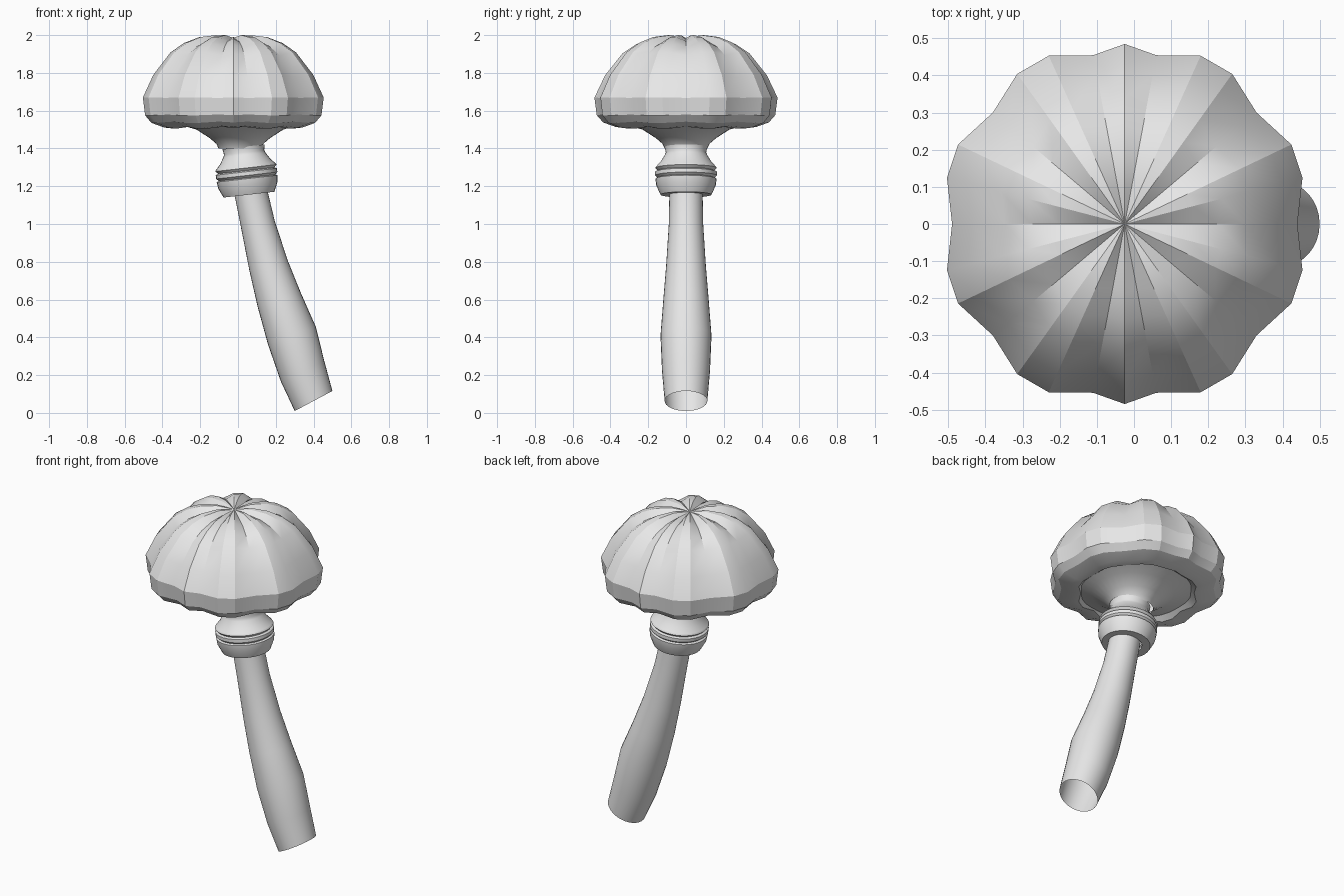
import bpy, bmesh, math
from mathutils import Vector, Matrix

cube = bpy.data.objects.get("Cube")
if cube:
    bpy.data.objects.remove(cube)

grey = bpy.data.materials.new("plain_grey")
grey.use_nodes = True
grey.diffuse_color = (0.8, 0.8, 0.8, 1)
grey.node_tree.nodes["Principled BSDF"].inputs["Base Color"].default_value = (0.8, 0.8, 0.8, 1)


def skin(name, rings, sharp=30, pole=None):
    """Joins closed rings of points into a smooth surface, with an optional top point."""
    bm = bmesh.new()
    loops = [[bm.verts.new(p) for p in ring] for ring in rings]
    n = len(loops[0])
    for a, b in zip(loops, loops[1:]):
        for i in range(n):
            j = (i + 1) % n
            bm.faces.new((a[i], a[j], b[j], b[i]))
    if pole:
        tip = bm.verts.new(pole)
        for i in range(n):
            bm.faces.new((loops[-1][i], loops[-1][(i + 1) % n], tip))
    me = bpy.data.meshes.new(name)
    bm.to_mesh(me)
    bm.free()
    me.materials.append(grey)
    ob = bpy.data.objects.new(name, me)
    bpy.context.collection.objects.link(ob)
    bpy.ops.object.select_all(action='DESELECT')
    ob.select_set(True)
    bpy.context.view_layer.objects.active = ob
    bpy.ops.object.shade_smooth_by_angle(angle=math.radians(sharp))
    return ob


def circle(x, z, r, tilt, n=32):
    """Ring around a point, leaning in the xz plane."""
    turn = Matrix.Rotation(-math.radians(tilt), 3, 'Y')
    return [Vector((x, 0, z)) + turn @ Vector((r * math.cos(t), r * math.sin(t), 0))
            for t in (2 * math.pi * i / n for i in range(n))]


def turned(name, profile, x, z, tilt, sharp=30):
    """Lathed part; profile is (radius, height along the leaning axis)."""
    lean = math.radians(tilt)
    return skin(name, [circle(x - h * math.sin(lean), z + h * math.cos(lean), r, tilt)
                       for r, h in profile], sharp)


# Stem: open tube following a gentle bend (x, z, radius, tilt)
stem = [(.40, .063, .113, 28), (.342, .22, .127, 25), (.285, .41, .135, 20),
        (.218, .60, .12, 17), (.162, .78, .105, 14), (.105, 1.0, .091, 10),
        (.07, 1.16, .088, 8), (.06, 1.22, .088, 7)]
skin("stem", [circle(*s) for s in stem])

# Banded collar with two undercut grooves, then the flared neck
turned("collar", [(.088, -.07), (.135, -.07), (.158, -.02), (.162, .015), (.15, .02),
                  (.163, .032), (.163, .052), (.15, .058), (.163, .072), (.158, .08)],
       .05, 1.225, 6.5)
turned("neck", [(.158, .08), (.135, .105), (.113, .14), (.107, .155), (.113, .185)],
       .05, 1.225, 6.5, 50)

# Gill funnel under the cap
turned("gills", [(.113, 1.40), (.125, 1.425), (.16, 1.455), (.23, 1.5), (.37, 1.54)],
       .01, 0, 0, 50)

# Cap: lobed outline for one quarter (angle, scale), mirrored both ways
quarter = [(0, .935), (14.6, .995), (25.5, 1), (40.2, .935),
           (54.4, 1), (65.7, 1), (79.4, .93), (90, .975)]
half = quarter + [(180 - a, s) for a, s in quarter[-2::-1]]
outline = half + [(360 - a, s) for a, s in half[-2:0:-1]]
cap_profile = [(.30, 1.53), (.335, 1.505), (.38, 1.51), (.45, 1.535), (.485, 1.575),
               (.497, 1.67), (.44, 1.79), (.345, 1.91), (.27, 1.96), (.19, 1.99), (.10, 2.0)]
core = 1.64
rings = []
for r, h in cap_profile:
    rings.append([(-.025 + r * s * math.cos(math.radians(a)),
                   r * s * math.sin(math.radians(a)),
                   core + (h - core) * s) for a, s in outline])
skin("cap", rings, 24, pole=(-.025, 0, 1.985))
